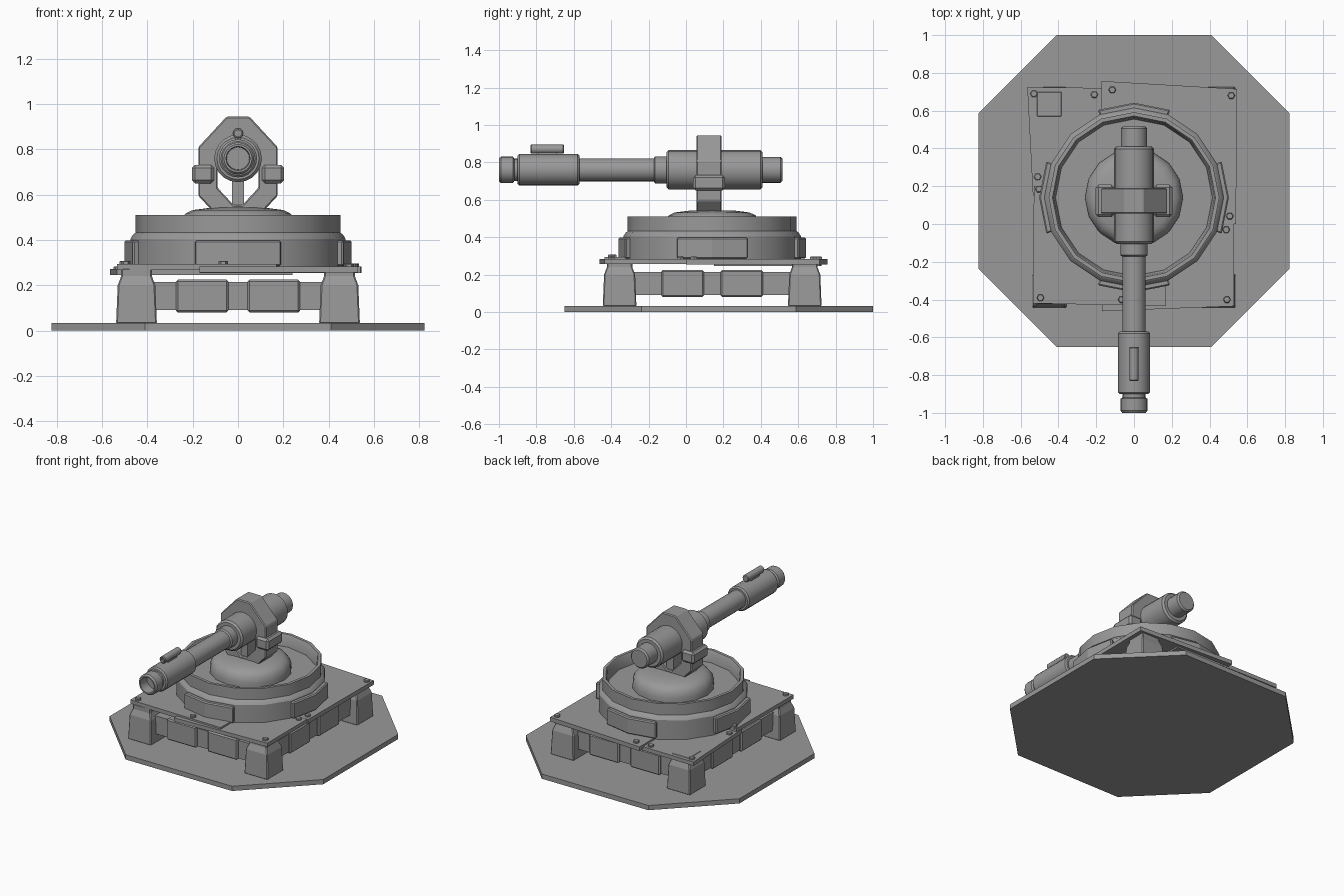
import bpy, bmesh, math
from mathutils import Vector, Matrix

if "Cube" in bpy.data.objects:
    bpy.data.objects.remove(bpy.data.objects["Cube"])

CY = 0.14      # centre of everything above the ground slab
AXIS_Z = 0.76  # height of the barrel axis

grey = bpy.data.materials.new("steel grey")
grey.diffuse_color = (0.32, 0.32, 0.32, 1)
grey.use_nodes = True
grey.node_tree.nodes["Principled BSDF"].inputs["Base Color"].default_value = grey.diffuse_color


def finish(name, bm, bevel=0, smooth=False):
    bmesh.ops.recalc_face_normals(bm, faces=bm.faces)
    me = bpy.data.meshes.new(name)
    bm.to_mesh(me)
    bm.free()
    me.materials.append(grey)
    ob = bpy.data.objects.new(name, me)
    bpy.context.collection.objects.link(ob)
    if bevel:
        mod = ob.modifiers.new("bevel", 'BEVEL')
        mod.width, mod.segments, mod.limit_method = bevel, 1, 'ANGLE'
    if smooth:
        bpy.context.view_layer.objects.active = ob
        ob.select_set(True)
        bpy.ops.object.shade_smooth_by_angle(angle=math.radians(31))
        ob.select_set(False)
    return ob


def box(name, x, y, z, bevel=0):
    bm = bmesh.new()
    bmesh.ops.create_cube(bm, size=1)
    for v in bm.verts:
        v.co = Vector([a + (c + 0.5) * (b - a) for c, (a, b) in zip(v.co, (x, y, z))])
    return finish(name, bm, bevel)


def prism(name, pts, z0, z1, bevel=0):
    bm = bmesh.new()
    f = bm.faces.new([bm.verts.new((x, y, z0)) for x, y in pts])
    r = bmesh.ops.extrude_face_region(bm, geom=[f])
    for v in r['geom']:
        if isinstance(v, bmesh.types.BMVert):
            v.co.z = z1
    return finish(name, bm, bevel)


def lathe(name, profile, sides, matrix):
    """Spin (radius, height) points about z, then place with matrix."""
    bm = bmesh.new()
    rings = []
    for r, h in profile:
        if r == 0:
            rings.append([bm.verts.new((0, 0, h))] * sides)
        else:
            rings.append([bm.verts.new((r * math.cos(2 * math.pi * i / sides),
                                        r * math.sin(2 * math.pi * i / sides), h))
                          for i in range(sides)])
    for a, b in zip(rings, rings[1:]):
        for i in range(sides):
            j = (i + 1) % sides
            bm.faces.new(list(dict.fromkeys((a[i], a[j], b[j], b[i]))))
    bm.transform(matrix)
    return finish(name, bm, smooth=True)


UP = Matrix.Translation((0, CY, 0))


def along_y(z):
    return Matrix.Translation((0, 0, z)) @ Matrix.Rotation(-math.pi / 2, 4, 'X')


# Ground slab: square with cut corners
prism("ground_slab", [(-.41, -.65), (.41, -.65), (.823, -.237), (.823, .587),
                      (.41, 1), (-.41, 1), (-.823, .587), (-.823, -.237)], 0, .033)

# Four legs, narrowing at the top
for sx in (-1, 1):
    for sy in (-1, 1):
        bm = bmesh.new()
        rings = []
        for h, z in ((.09, .03), (.083, .20), (.068, .24), (.068, .275)):
            rings.append([bm.verts.new((sx * .448 + a * h, CY + sy * .495 + b * h, z))
                          for a, b in ((-1, -1), (1, -1), (1, 1), (-1, 1))])
        for a, b in zip(rings, rings[1:]):
            for i in range(4):
                bm.faces.new((a[i], a[(i + 1) % 4], b[(i + 1) % 4], b[i]))
        bm.faces.new(rings[0])
        bm.faces.new(rings[-1])
        finish("leg", bm, .006)

# Beams with two padded blocks on each side
for s in (-1, 1):
    y = CY + s * .49
    x = s * .445
    box("cross_beam", (-.39, .39), (y - .035, y + .035), (.09, .215))
    box("side_beam", (x - .035, x + .035), (CY - .42, CY + .42), (.09, .215))
    for t in (-1, 1):
        c = t * .158
        box("cross_block", (c - .115, c + .115), (y - .05, y + .05), (.08, .225), .008)
        box("side_block", (x - .05, x + .05), (CY + c - .113, CY + c + .113), (.08, .225), .008)

# Overlapping deck plates
prism("deck_back_left", [(-.565, .725), (-.535, .15), (.24, .15), (.24, .715)], .245, .272)
prism("deck_back_right", [(-.172, .757), (.545, .715), (.54, 0), (-.17, 0)], .255, .284)
prism("deck_front_left", [(-.535, -.42), (.17, -.435), (.17, .19), (-.53, .2)], .268, .295)
prism("deck_front_right", [(-.17, -.462), (.53, -.435), (.53, .05), (-.17, .05)], .257, .283)

# Deck bolts
for x, y, z in ((-.53, .69, .27), (-.21, .685, .27), (-.51, .25, .27),
                (-.115, .71, .283), (.515, .68, .283), (.507, .042, .283),
                (-.503, .185, .294), (-.495, -.39, .294), (-.065, -.4, .294),
                (.488, -.03, .282), (.492, -.4, .282)):
    lathe("bolt", [(0, z - .01), (.02, z - .01), (.02, z + .01), (.016, z + .014), (0, z + .014)],
          6, Matrix.Translation((x, y, 0)))

# Turntable: stepped drum with an open well
lathe("turntable", [(0, .27), (.475, .27), (.475, .405), (.462, .425), (.452, .432), (.452, .51),
                    (.432, .51), (.425, .50), (.415, .43), (0, .43)], 16, UP)

# Curved panels on the four sides of the drum, two facets each
for k in range(4):
    bm = bmesh.new()
    cols = []
    for i in (-1, 0, 1):
        a = k * math.pi / 2 + i * math.pi / 8
        cols.append([bm.verts.new((r * math.cos(a), CY + r * math.sin(a), z))
                     for r, z in ((.45, .285), (.502, .285), (.502, .398), (.45, .398))])
    for a, b in zip(cols, cols[1:]):
        for i in range(4):
            bm.faces.new((a[i], b[i], b[(i + 1) % 4], a[(i + 1) % 4]))
    bm.faces.new(cols[0])
    bm.faces.new(cols[-1])
    finish("drum_panel", bm, .007)

# Dome under the yoke
lathe("dome", [(0, .42), (.26, .42), (.26, .46), (.25, .495), (.23, .518), (.20, .532),
               (.115, .543), (0, .543)], 16, UP)

# Yoke: octagonal frame around the barrel
outer = [(-.05, .945), (.05, .945), (.175, .81), (.175, .595),
         (.05, .46), (-.05, .46), (-.175, .595), (-.175, .81)]
inner = [(-.02, .85), (.02, .85), (.09, .775), (.09, .63),
         (.02, .555), (-.02, .555), (-.09, .63), (-.09, .775)]
bm = bmesh.new()
loops = [[bm.verts.new((x, y, z)) for x, z in pts]
         for pts, y in ((outer, .055), (outer, .19), (inner, .19), (inner, .055))]
for a, b in zip(loops, loops[1:] + loops[:1]):
    for i in range(8):
        j = (i + 1) % 8
        bm.faces.new((a[i], a[j], b[j], b[i]))
finish("yoke", bm, .006)
box("yoke_post", (-.026, .026), (.07, .175), (.53, .68))
for s in (-1, 1):
    box("yoke_clamp", sorted((s * .105, s * .203)), (.037, .208), (.65, .732), .014)

# Gun: breech, barrel, sleeve and hollow muzzle in one turned shape
lathe("gun_barrel", [(0, .515), (.06, .515), (.07, .505), (.07, .41), (.093, .41), (.105, .398),
                     (.105, -.093), (.093, -.105), (.072, -.105), (.072, -.165), (.062, -.172),
                     (.062, -.57), (.075, -.57), (.084, -.579), (.084, -.891), (.075, -.9),
                     (.06, -.9), (.06, -.918), (.071, -.925), (.071, -.988), (.062, -1),
                     (.053, -1), (.05, -.93), (0, -.93)], 20, along_y(AXIS_Z))

# Sight tube on its mount
lathe("sight_tube", [(0, -.652), (.02, -.652), (.024, -.657), (.024, -.827), (.02, -.832),
                     (.014, -.832), (.014, -.815), (0, -.815)], 12, along_y(.871))
box("sight_mount", (-.014, .014), (-.79, -.69), (.825, .86))
